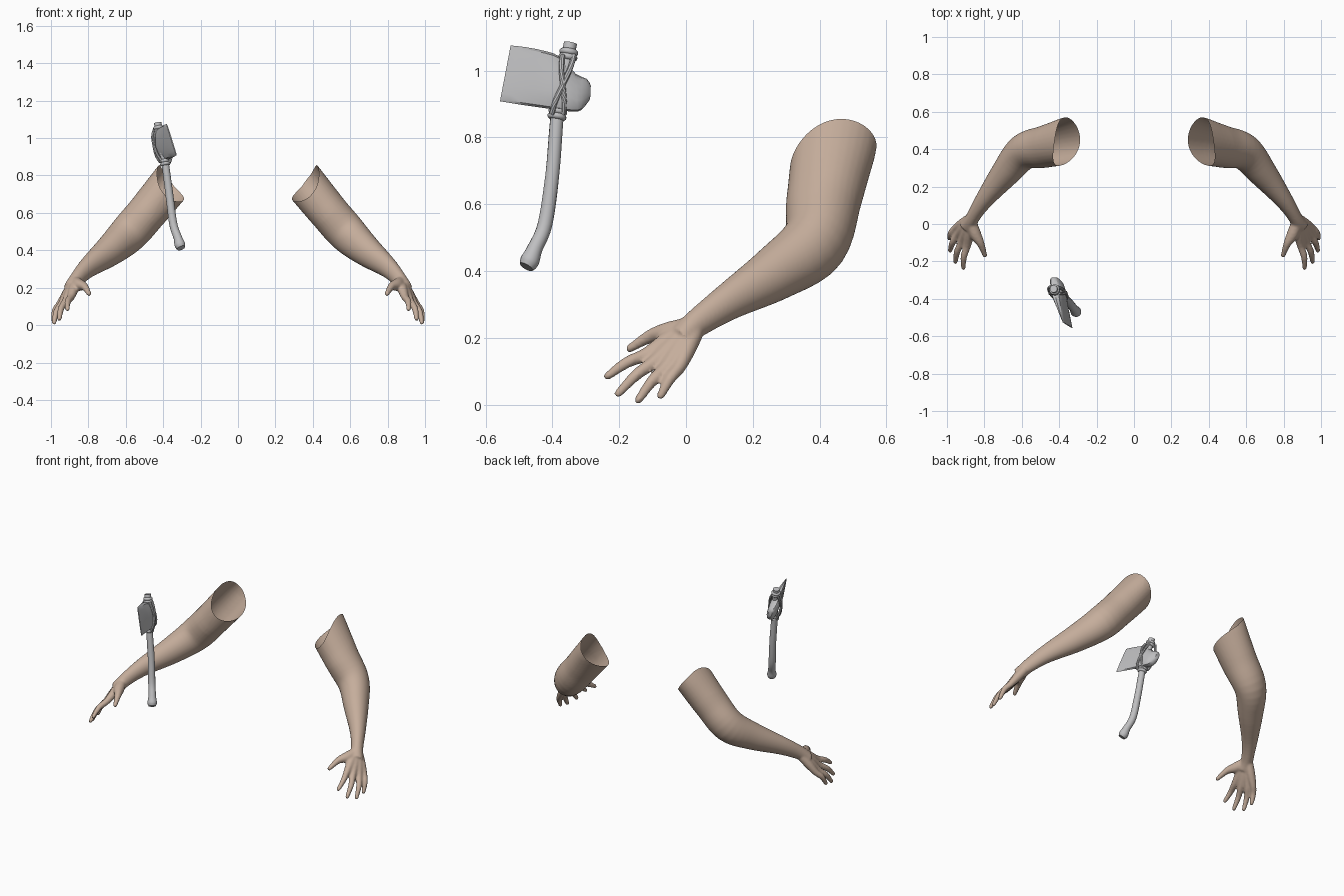
import bpy, bmesh, math
from mathutils import Vector

cube = bpy.data.objects.get("Cube")
if cube:
    bpy.data.objects.remove(cube, do_unlink=True)


def material(name, rgb):
    m = bpy.data.materials.new(name)
    m.use_nodes = True
    m.diffuse_color = (*rgb, 1)
    m.node_tree.nodes["Principled BSDF"].inputs["Base Color"].default_value = (*rgb, 1)
    return m


SKIN = material("skin", (0.56, 0.42, 0.33))
GREY = material("stone grey", (0.52, 0.52, 0.53))


def smooth_path(pts, steps):
    """Catmull-Rom resampling of points with any number of values."""
    out = []
    for i in range(len(pts) - 1):
        a, b, c, d = (pts[max(0, min(len(pts) - 1, i + k))] for k in (-1, 0, 1, 2))
        for s in range(steps):
            t = s / steps
            out.append([0.5 * (2 * q + (r - p) * t + (2 * p - 5 * q + 4 * r - u) * t * t
                               + (3 * q - p - 3 * r + u) * t ** 3)
                        for p, q, r, u in zip(a, b, c, d)])
    return out + [list(pts[-1])]


def skin_rings(bm, rings):
    """Bridge a list of vertex rings and cap both ends."""
    loops = [[bm.verts.new(co) for co in ring] for ring in rings]
    n = len(loops[0])
    faces = [bm.faces.new((p[k], p[(k + 1) % n], q[(k + 1) % n], q[k]))
             for p, q in zip(loops, loops[1:]) for k in range(n)]
    faces += [bm.faces.new(loops[0][::-1]), bm.faces.new(loops[-1])]
    bmesh.ops.recalc_face_normals(bm, faces=faces)


def tube(bm, pts, sides=20, steps=5, round_end=False):
    """Tube through (x, y, z, horizontal radius, other radius)."""
    path = smooth_path(pts, steps)
    rings = []
    for i, p in enumerate(path):
        d = Vector(path[min(i + 1, len(path) - 1)][:3]) - Vector(path[max(i - 1, 0)][:3])
        h = d.cross(Vector((0, 0, 1))).normalized()
        v = h.cross(d).normalized()
        rings.append([Vector(p[:3]) + h * p[3] * math.cos(a) + v * p[4] * math.sin(a)
                      for a in (2 * math.pi * k / sides for k in range(sides))])
    if round_end:
        c, d = Vector(path[-1][:3]), d.normalized()
        base, r = rings[-1], path[-1][3]
        for a in (0.5, 0.9, 1.3):
            rings.append([c + (q - c) * math.cos(a) + d * r * math.sin(a) for q in base])
    skin_rings(bm, rings)


def finish(bm, name, mat, angle=40):
    me = bpy.data.meshes.new(name)
    bm.to_mesh(me)
    bm.free()
    ob = bpy.data.objects.new(name, me)
    bpy.context.collection.objects.link(ob)
    me.materials.append(mat)
    select(ob)
    bpy.ops.object.shade_smooth_by_angle(angle=math.radians(angle))
    return ob


def select(ob):
    bpy.ops.object.select_all(action='DESELECT')
    ob.select_set(True)
    bpy.context.view_layer.objects.active = ob


# Left arm: upper arm, elbow, forearm and wrist as one tapering tube
bm = bmesh.new()
tube(bm, [(.30, .448, .84, .125, .112), (.37, .435, .75, .126, .110),
          (.48, .412, .61, .113, .106), (.59, .385, .485, .097, .104),
          (.69, .27, .395, .077, .084), (.80, .13, .31, .049, .057),
          (.862, .035, .245, .037, .043), (.89, -.02, .20, .045, .035)], sides=32)

# Palm bones and fingers: start, knuckle, tip
fingers = [((.865, .01, .235), (.893, -.12, .15), (.912, -.235, .085)),
           ((.873, .015, .23), (.921, -.095, .128), (.955, -.203, .033)),
           ((.880, .02, .225), (.943, -.06, .112), (.983, -.143, .013)),
           ((.882, .025, .215), (.952, -.02, .113), (.988, -.076, .027))]
lift = Vector((.008, 0, .008))
for start, knuckle, tip in fingers:
    s, k, t = Vector(start), Vector(knuckle), Vector(tip)
    tube(bm, [(*s, .028, .028), (*s.lerp(k, .5), .027, .027), (*k, .0205, .0205),
              (*(k.lerp(t, .5) + lift), .0175, .0175), (*t, .0125, .0125)],
         sides=14, round_end=True)

# Thumb and the ball of the thumb
tube(bm, [(.868, .0, .23, .03, .03), (.848, -.055, .215, .032, .032),
          (.820, -.105, .205, .021, .021), (.797, -.168, .168, .013, .013)],
     sides=14, round_end=True)

left = finish(bm, "left_arm", SKIN)
remesh = left.modifiers.new("fuse", 'REMESH')
remesh.mode, remesh.voxel_size = 'VOXEL', 0.0065
relax = left.modifiers.new("relax", 'SMOOTH')
relax.factor, relax.iterations = 0.5, 6
for name in ("fuse", "relax"):
    bpy.ops.object.modifier_apply(modifier=name)

# Open the shoulder end, with a gently saddle-shaped rim
bm = bmesh.new()
bm.from_mesh(left.data)
centre = Vector((.37, .435, .75))
normal = Vector((-.78, -.26, .59)).normalized()
bmesh.ops.bisect_plane(bm, geom=bm.verts[:] + bm.edges[:] + bm.faces[:],
                       plane_co=centre, plane_no=normal, clear_outer=True)
for v in bm.verts:
    rel = v.co - centre
    w = max(0, 1 + rel.dot(normal) / .15)
    side = max(-1, min(1, rel.y / .125))
    v.co += normal * w * .016 * (1 - 2 * side * side)
bm.to_mesh(left.data)
bm.free()
if not left.data.materials:
    left.data.materials.append(SKIN)
left.data.polygons.foreach_set("material_index", [0] * len(left.data.polygons))
left.data.shade_smooth()

# Right arm: mirrored
right = left.copy()
right.name = "right_arm"
right.data = left.data.copy()
bpy.context.collection.objects.link(right)
for v in right.data.vertices:
    v.co.x *= -1
right.data.flip_normals()

# Axe handle: bent shaft with a swollen butt
bm = bmesh.new()
tube(bm, [(-.304, -.478, .412, .022, .022), (-.311, -.468, .43, .029, .029),
          (-.322, -.452, .468, .023, .023), (-.346, -.422, .54, .022, .022),
          (-.366, -.400, .69, .021, .021), (-.390, -.385, .87, .020, .020),
          (-.410, -.365, .98, .020, .020), (-.430, -.346, 1.082, .020, .020)], sides=14)
finish(bm, "axe_handle", GREY)


def shaft(z):
    """Point on the handle axis near the head."""
    return Vector((-.39 - (z - .87) * .19, -.385 + (z - .87) * .185, z))


# Axe head: lens sections from cutting edge to poll (top y, z, bottom y, z, half thickness)
sections = [(-.525, 1.075, -.557, .908, .003), (-.48, 1.07, -.49, .897, .013),
            (-.42, 1.058, -.42, .887, .024), (-.375, 1.04, -.37, .88, .033),
            (-.33, .99, -.325, .877, .033), (-.297, .975, -.305, .89, .025),
            (-.285, .955, -.287, .915, .013)]
rings = []
for yt, zt, yb, zb, half in smooth_path(sections, 2):
    ring = []
    for k in range(16):
        a = 2 * math.pi * k / 16
        f, s = (1 + math.cos(a)) / 2, math.sin(a)
        y, z = yb + (yt - yb) * f, zb + (zt - zb) * f
        x = -.41 + (-.365 - y) * .33 + (.98 - z) * .25
        ring.append(Vector((x + half * math.copysign(abs(s) ** .6, s), y, z)))
    rings.append(ring)
bm = bmesh.new()
skin_rings(bm, rings)
finish(bm, "axe_head", GREY, 30)

# Bindings: collars above and below the head
bm = bmesh.new()
for z in (.862, .877, 1.04, 1.055):
    tube(bm, [(*shaft(z + o), r, r) for o, r in
              ((-.009, .022), (-.004, .028), (.004, .028), (.009, .022))], sides=14, steps=2)
finish(bm, "binding_collars", GREY)

# Bindings: straps crossing over both cheeks of the head
bm = bmesh.new()
for cheek in (-1, 1):
    for lean in (-1, 1):
        pts = []
        for k in range(7):
            t = k / 6
            p = shaft(.87 + .175 * t)
            bulge = .019 + .023 * math.sin(math.pi * t) ** .7
            along = lean * .017 * math.cos(math.pi * t)
            pts.append((p.x + cheek * bulge - along * .33, p.y + along, p.z, .008, .008))
        tube(bm, pts, sides=8, steps=3)
finish(bm, "binding_straps", GREY)
